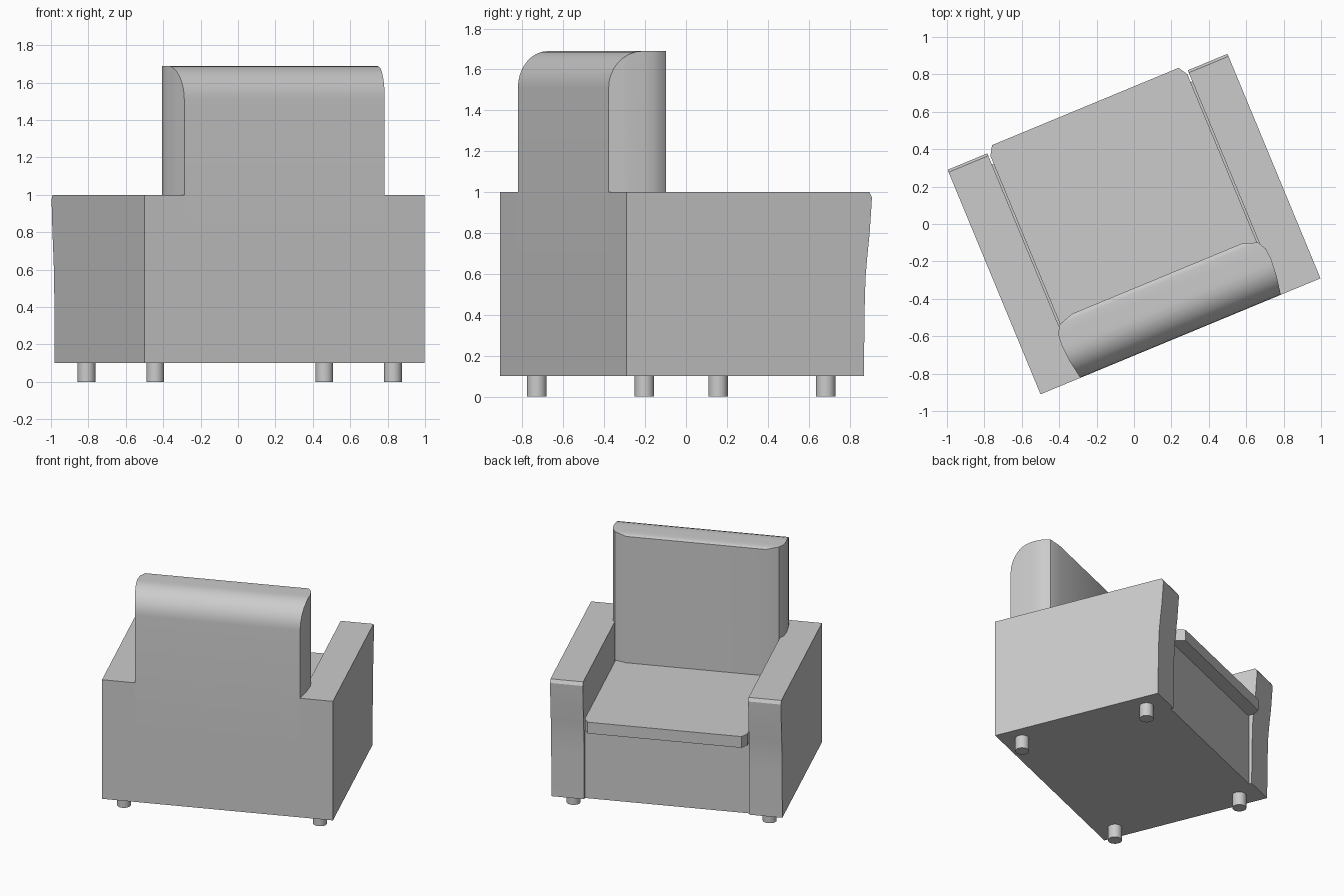
import bpy
import bmesh
from math import radians, sqrt
from mathutils import Matrix

if "Cube" in bpy.data.objects:
    bpy.data.objects.remove(bpy.data.objects["Cube"])

TURN = radians(22.5)      # the whole chair stands turned on the floor
HALF_W, INNER, REAR = 0.81, 0.58, -0.65
BASE_Z, ARM_Z, SEAT_Z = 0.1, 1.0, 0.635

grey = bpy.data.materials.new("plain_grey")
grey.use_nodes = True
colour = (0.6, 0.6, 0.6, 1)
grey.diffuse_color = colour
grey.node_tree.nodes["Principled BSDF"].inputs["Base Color"].default_value = colour


def finish(name, bm, angle=30):
    """Turn a bmesh into a shaded, coloured, rotated object."""
    bmesh.ops.recalc_face_normals(bm, faces=bm.faces)
    mesh = bpy.data.meshes.new(name)
    bm.to_mesh(mesh)
    bm.free()
    mesh.materials.append(grey)
    obj = bpy.data.objects.new(name, mesh)
    bpy.context.collection.objects.link(obj)
    obj.rotation_euler.z = TURN
    bpy.ops.object.select_all(action="DESELECT")
    obj.select_set(True)
    bpy.context.view_layer.objects.active = obj
    bpy.ops.object.shade_smooth_by_angle(angle=radians(angle))
    return obj


def loft(name, rings):
    """Skin a row of matching closed rings and cap both ends."""
    bm = bmesh.new()
    loops = [[bm.verts.new(p) for p in ring] for ring in rings]
    n = len(loops[0])
    for a, b in zip(loops, loops[1:]):
        for i in range(n):
            j = (i + 1) % n
            bm.faces.new((a[i], a[j], b[j], b[i]))
    bm.faces.new(loops[0])
    bm.faces.new(loops[-1])
    return finish(name, bm)


def section(y, half, low, high):
    return [(-half, y, low), (half, y, low), (half, y, high), (-half, y, high)]


# Base block between the arms
loft("seat_base", [section(y, INNER, BASE_Z, SEAT_Z) for y in (REAR, 0.585)])

# Arms: side profile with a front that swells towards the top
arm_profile = [(REAR, BASE_Z), (REAR, ARM_Z), (0.635, ARM_Z), (0.649, 0.975),
               (0.647, 0.94), (0.637, 0.8), (0.624, 0.68), (0.615, 0.58),
               (0.611, 0.45), (0.606, BASE_Z)]
for side, name in ((1, "left_arm"), (-1, "right_arm")):
    loft(name, [[(side * x, y, z) for y, z in arm_profile] for x in (INNER, HALF_W)])

# Seat cushion with clipped front corners, overhanging the base
cushion_plan = [(-0.57, -0.4), (0.57, -0.4), (0.57, 0.63), (0.54, 0.68),
                (-0.54, 0.68), (-0.57, 0.63)]
loft("seat_cushion", [[(x, y, z) for x, y in cushion_plan] for z in (SEAT_Z, 0.72)])

# Backrest: bulging sides, rounded rear top edge, softened front corners
plan = [(REAR, 0.58), (-0.55, 0.598), (-0.45, 0.606), (-0.39, 0.6),
        (-0.345, 0.575), (-0.317, 0.49)]


def half_width(y):
    for (y0, w0), (y1, w1) in zip(plan, plan[1:]):
        if y <= y1:
            return w0 + (w1 - w0) * (y - y0) / (y1 - y0)
    return plan[-1][1]


def top_height(y):
    t = min(0.0, (y + 0.48) / 0.17)
    drop = 0.015 if y > -0.33 else 0.0
    return 1.51 + 0.18 * sqrt(max(0.0, 1 - t * t)) - drop


stations = [REAR, -0.647, -0.638, -0.624, -0.604, -0.58, -0.55, -0.515, -0.48,
            -0.45, -0.42, -0.39, -0.345, -0.317]
loft("backrest", [section(y, half_width(y), SEAT_Z, top_height(y)) for y in stations])

# Four short round legs
for x, side in ((0.688, "left"), (-0.688, "right")):
    for y, end in ((0.455, "front"), (-0.505, "back")):
        bm = bmesh.new()
        bmesh.ops.create_cone(bm, cap_ends=True, segments=24, radius1=0.048,
                              radius2=0.048, depth=BASE_Z,
                              matrix=Matrix.Translation((x, y, BASE_Z / 2)))
        finish(f"{end}_{side}_leg", bm)
